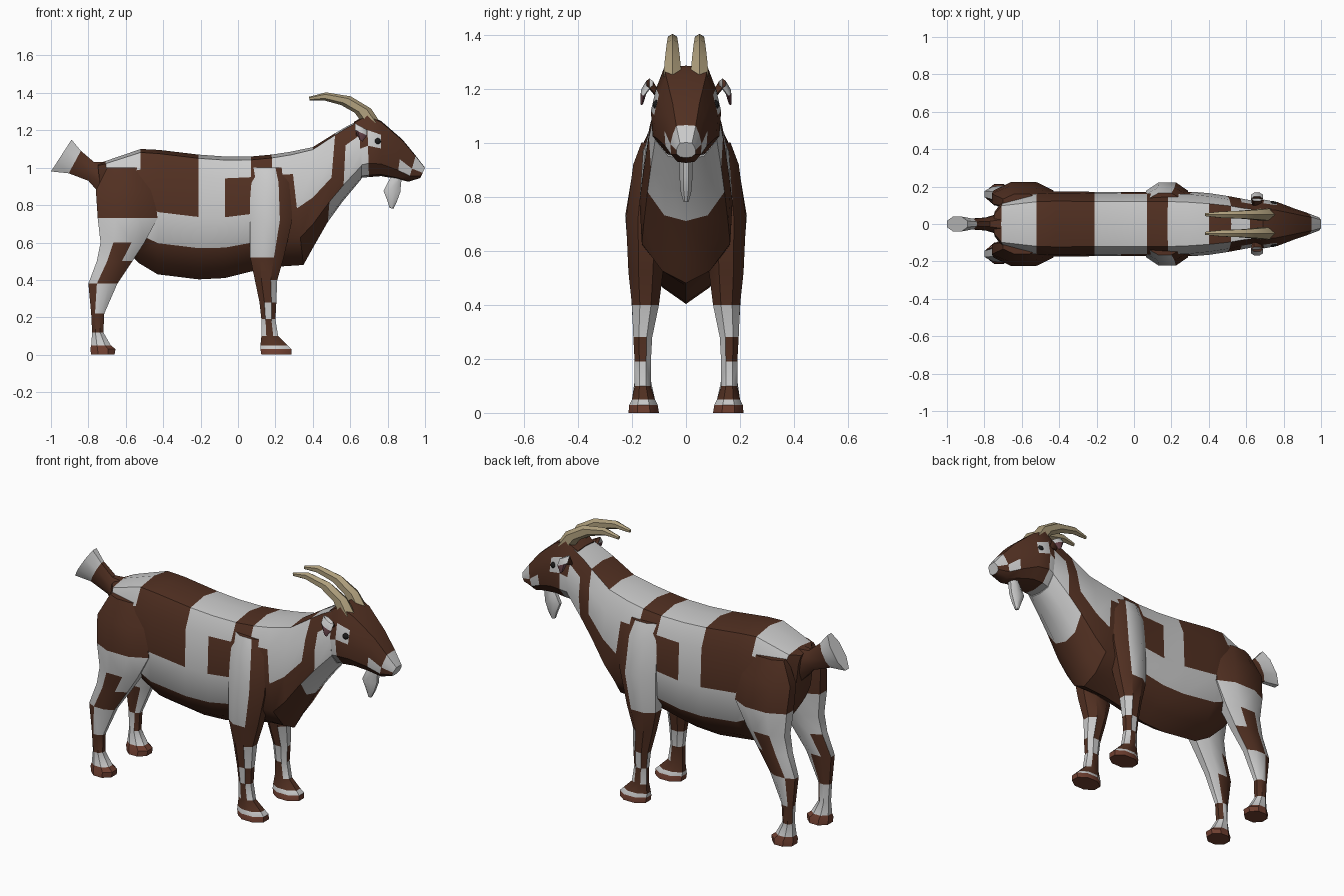
import bpy, bmesh, math

if "Cube" in bpy.data.objects:
    bpy.data.objects.remove(bpy.data.objects["Cube"])

COLORS = {'B': ("brown_coat", (.085, .03, .016, 1)), 'W': ("white_coat", (.8, .8, .8, 1)),
          'H': ("horn", (.42, .34, .2, 1)), 'F': ("hoof", (.16, .05, .03, 1)),
          'P': ("ear_inner", (.12, .05, .06, 1)), 'K': ("eye", (.01, .01, .01, 1))}
MATS = {}
for key, (name, col) in COLORS.items():
    MATS[key] = bpy.data.materials.new(name)
    MATS[key].diffuse_color = col
KEYS = list(COLORS)


def finish(name, bm, mirror=False, angle=35):
    bmesh.ops.recalc_face_normals(bm, faces=bm.faces)
    me = bpy.data.meshes.new(name)
    bm.to_mesh(me)
    bm.free()
    for k in KEYS:
        me.materials.append(MATS[k])
    ob = bpy.data.objects.new(name, me)
    bpy.context.collection.objects.link(ob)
    bpy.ops.object.select_all(action='DESELECT')
    ob.select_set(True)
    bpy.context.view_layer.objects.active = ob
    bpy.ops.object.shade_smooth_by_angle(angle=math.radians(angle))
    if mirror:
        m = ob.modifiers.new("mirror", 'MIRROR')
        m.use_axis = (False, True, False)
    return ob


def loft(name, rings, section, patches, mirror=False):
    """Ring = (x1, z1, x2, z2, y centre, y half-width); section(i) gives (u across, v from 1 to 2)."""
    bm = bmesh.new()
    rows = []
    for i, (x1, z1, x2, z2, yc, w) in enumerate(rings):
        rows.append([bm.verts.new((x1 + (x2 - x1) * v, yc + u * w, z1 + (z2 - z1) * v))
                     for u, v in section(i)])
    n = len(rows[0])
    for i in range(len(rows) - 1):
        p = patches[i]
        for j in range(n):
            k = (j + 1) % n
            f = bm.faces.new((rows[i][j], rows[i][k], rows[i + 1][k], rows[i + 1][j]))
            c = p if len(p) == 1 else p[j] if len(p) == n else p[min(j, n - 1 - j)]
            f.material_index = KEYS.index(c)
    for row, p in ((rows[0], patches[0]), (rows[-1], patches[-1])):
        bm.faces.new(row).material_index = KEYS.index(p[0])
    return finish(name, bm, mirror)


def full(half):
    return half + [(-u, v) for u, v in reversed(half[1:-1])]


def oval(n):
    c = math.cos(math.pi / n)
    pts = [(k + .5) * 2 * math.pi / n for k in range(n)]
    return [(math.cos(a) / c, .5 + .5 * math.sin(a) / c) for a in pts]


KEEL = full([(0, 0), (.7, .03), (.95, .18), (1, .5), (.95, .75), (.5, .91), (0, 1)])
ROUND = full([(0, 0), (.62, .02), (.85, .25), (1, .5), (.95, .78), (.55, .97), (0, 1)])


def torso_section(i):
    t = min(1, max(0, (i - 7) / 4))
    return [(a + (c - a) * t, b + (d - b) * t) for (a, b), (c, d) in zip(KEEL, ROUND)]


# Torso and neck
torso = [(-.75, 1.02, -.72, .72, .07), (-.71, 1.035, -.63, .59, .14), (-.52, 1.10, -.53, .49, .17),
         (-.42, 1.095, -.43, .43, .175), (-.21, 1.07, -.21, .403, .172), (-.07, 1.06, -.07, .41, .17),
         (.07, 1.06, .07, .445, .17), (.18, 1.07, .20, .47, .172), (.28, 1.085, .35, .48, .172),
         (.40, 1.11, .40, .57, .165), (.52, 1.185, .48, .71, .15), (.58, 1.22, .56, .82, .137),
         (.66, 1.26, .66, .94, .12)]
loft("torso_and_neck", [(a, b, c, d, 0, w) for a, b, c, d, w in torso], torso_section,
     ["BBBBBB", "WWBBBB", "BBBWBB", "BBBWBB", "WWWWBB", "WWBWBB", "BBBWBB", "WWBBBB",
      "WWWBBB", "BWWBBB", "WBBBWW", "WBWWWW"])

# Head
head = [(.62, 1.245, .65, .945, .115), (.69, 1.285, .70, .95, .13), (.765, 1.25, .765, .955, .118),
        (.88, 1.15, .85, .94, .08), (.95, 1.065, .91, .925, .058), (1.0, 1.0, .975, .945, .036)]
loft("head", [(a, b, c, d, 0, w) for a, b, c, d, w in head], lambda i: ROUND,
     ["BBBWWW", "BBWBBB", "BBBBBB", "BBBWBB", "WWWBBB"])

# Tail, flaring to a white tip
loft("tail", [(-.70, 1.03, -.72, .84, 0, .06), (-.77, 1.03, -.80, .93, 0, .035),
              (-.84, 1.09, -.905, .97, 0, .028), (-.89, 1.15, -1.0, .98, 0, .04)],
     lambda i: oval(8), "BBW")

# Legs: rows of (back x, front x, z, inner y, outer y)
hind = [(-.70, -.50, 1.0, .07, .16), (-.76, -.45, .88, .07, .20), (-.75, -.43, .73, .07, .225),
        (-.735, -.50, .60, .085, .215), (-.755, -.565, .50, .10, .205), (-.80, -.645, .38, .12, .20),
        (-.785, -.715, .22, .135, .19), (-.78, -.72, .12, .13, .19), (-.785, -.68, .05, .115, .20),
        (-.79, -.655, .03, .105, .21), (-.785, -.66, 0, .10, .213)]
fore = [(.08, .25, 1.0, .07, .165), (.065, .28, .92, .07, .195), (.065, .29, .72, .07, .222),
        (.065, .245, .52, .085, .213), (.09, .21, .40, .10, .20), (.115, .205, .28, .125, .195),
        (.125, .20, .19, .13, .19), (.125, .215, .10, .13, .19), (.12, .265, .05, .115, .20),
        (.12, .285, .03, .105, .21), (.125, .285, 0, .10, .213)]
hind_patch = ["B", "B", "W", "WWWWWWWB", "BWWWBWWB", "WWWBBBBW", "BBBWWWBB", "W", "F", "F"]
fore_patch = ["BBBWWWWW", "BBBWWWWW", "BBBBWWWW", "B", "WWWBBBBB", "BBWWWWBW", "WWWBBBWB", "B", "W", "F"]
for name, rows, patch in (("hind_leg", hind, hind_patch), ("front_leg", fore, fore_patch)):
    loft(name, [(b, z, f, z, (i + o) / 2, (o - i) / 2) for b, f, z, i, o in rows],
         lambda i: oval(8), patch, True)

# Horns sweeping back
loft("horn", [(.755, 1.24, .67, 1.24, .05, .034), (.705, 1.315, .63, 1.295, .05, .028),
              (.60, 1.378, .555, 1.338, .05, .021), (.47, 1.40, .46, 1.363, .05, .017),
              (.38, 1.378, .382, 1.36, .05, .008)], lambda i: oval(6), "HHHH", True)

# Drooping ears
loft("ear", [(.635, 1.17, .675, 1.17, .10, .012), (.63, 1.235, .685, 1.205, .135, .012),
             (.63, 1.20, .685, 1.175, .157, .01), (.65, 1.15, .665, 1.14, .164, .005)],
     lambda i: oval(6), ["B", "W", "P"], True)

# Beard
loft("beard", [(.83, .97, .885, .97, 0, .022), (.80, .92, .872, .92, 0, .024),
               (.778, .875, .868, .87, 0, .024), (.80, .82, .85, .82, 0, .02),
               (.81, .785, .83, .78, 0, .01)], lambda i: oval(8), "WWWW")

# Eyes
bm = bmesh.new()
bmesh.ops.create_icosphere(bm, subdivisions=2, radius=.02)
bmesh.ops.translate(bm, verts=bm.verts, vec=(.745, .103, 1.14))
for f in bm.faces:
    f.material_index = KEYS.index('K')
finish("eye", bm, True)

for m in bpy.data.materials:
    if m.users and not m.is_grease_pencil:
        m.use_nodes = True
        m.node_tree.nodes["Principled BSDF"].inputs["Base Color"].default_value = m.diffuse_color
